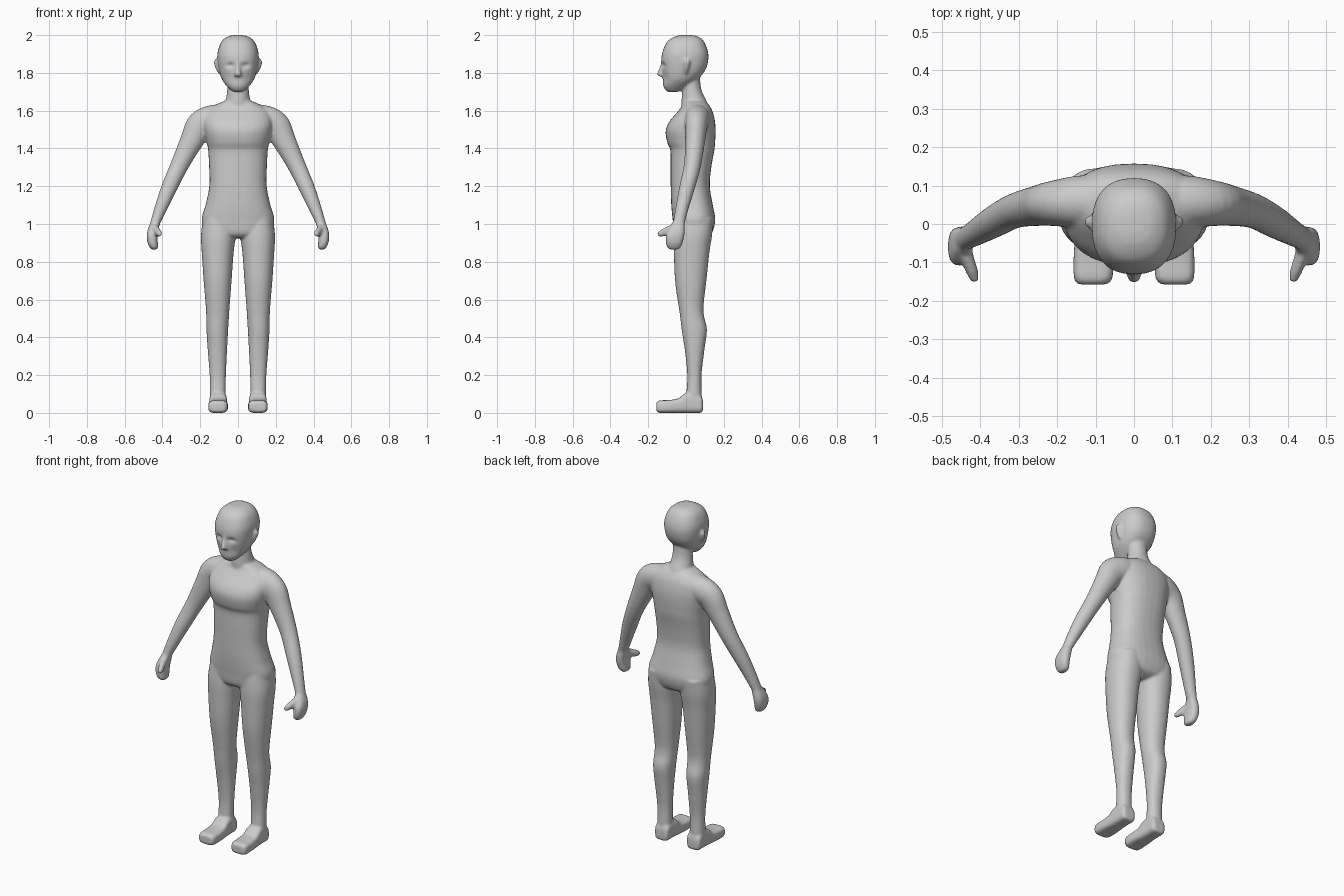
import bpy, bmesh, math
from mathutils import Vector

N = 32


def spline(rows, steps=4):
    """Catmull-Rom interpolation of rows of numbers."""
    out = []
    for i in range(len(rows) - 1):
        p = [rows[max(0, min(len(rows) - 1, i + k))] for k in (-1, 0, 1, 2)]
        for s in range(steps):
            t = s / steps
            out.append([0.5 * (2 * b + (c - a) * t + (2 * a - 5 * b + 4 * c - d) * t * t
                               + (3 * b - a - 3 * c + d) * t ** 3) for a, b, c, d in zip(*p)])
    return out + [list(rows[-1])]


def make(name, rings):
    """Closed skin over a list of rings of points."""
    bm = bmesh.new()
    rv = [[bm.verts.new(p) for p in r] for r in rings]
    for a, b in zip(rv, rv[1:]):
        for i in range(N):
            bm.faces.new((a[i], a[(i + 1) % N], b[(i + 1) % N], b[i]))
    bm.faces.new(rv[0])
    bm.faces.new(rv[-1])
    bmesh.ops.recalc_face_normals(bm, faces=bm.faces)
    me = bpy.data.meshes.new(name)
    bm.to_mesh(me)
    bm.free()
    ob = bpy.data.objects.new(name, me)
    bpy.context.collection.objects.link(ob)
    parts.append(ob)


def superellipse(power):
    for i in range(N):
        a = 2 * math.pi * i / N
        c, s = math.cos(a), math.sin(a)
        yield (math.copysign(abs(c) ** (2 / power), c), math.copysign(abs(s) ** (2 / power), s))


def stack(name, rows, power=2.2, along="z", side=1):
    """Rows (t, x0, x1, b0, b1): sections stacked along z (b = y) or y (b = z)."""
    rings = []
    for t, x0, x1, b0, b1 in spline(rows):
        ring = []
        for c, s in superellipse(power):
            x = side * ((x0 + x1) / 2 + c * (x1 - x0) / 2)
            b = (b0 + b1) / 2 + s * (b1 - b0) / 2
            ring.append((x, b, t) if along == "z" else (x, t, b))
        rings.append(ring)
    make(name, rings)


def centred(name, rows, power=2.2):
    stack(name, [(z, -w, w, y0, y1) for z, w, y0, y1 in rows], power)


def tube(name, rows, side=1):
    """Rows (x, y, z, in-plane radius, depth radius) swept along the path."""
    rows = spline(rows)
    pts = [Vector(r[:3]) for r in rows]
    rings = []
    for i, r in enumerate(rows):
        t = (pts[min(i + 1, len(pts) - 1)] - pts[max(i - 1, 0)]).normalized()
        u = t.cross(Vector((0, 1, 0))).normalized() if abs(t.y) < 0.8 else t.cross(Vector((0, 0, 1))).normalized()
        v = t.cross(u)
        ring = [pts[i] + u * c * r[3] + v * s * r[4] for c, s in superellipse(2)]
        rings.append([(side * p.x, p.y, p.z) for p in ring])
    make(name, rings)


parts = []

# Torso with chest, waist and hips
centred("torso", [(0.925, .09, -.03, .09), (0.95, .165, -.06, .135), (1.02, .193, -.07, .155),
                  (1.10, .172, -.078, .142), (1.20, .152, -.081, .126), (1.30, .153, -.082, .134),
                  (1.39, .158, -.083, .150), (1.43, .165, -.099, .154), (1.49, .178, -.108, .157),
                  (1.54, .183, -.09, .154), (1.59, .170, -.048, .143), (1.625, .13, -.022, .125),
                  (1.65, .075, -.015, .10)], 2.4)
# Neck
centred("neck", [(1.58, .085, -.02, .13), (1.64, .068, -.024, .115), (1.70, .058, -.02, .085),
                 (1.76, .055, -.015, .075), (1.82, .055, -.01, .075)], 2)
# Head
centred("head", [(2.0, .02, -.025, .03), (1.992, .055, -.06, .065), (1.965, .088, -.1, .096),
                 (1.91, .108, -.125, .117), (1.86, .108, -.131, .117), (1.81, .1, -.126, .1),
                 (1.765, .085, -.123, .06), (1.73, .06, -.12, .01), (1.705, .035, -.105, -.03),
                 (1.699, .02, -.09, -.05)], 2.4)
# Nose
centred("nose", [(1.87, .008, -.13, -.1), (1.83, .011, -.14, -.1), (1.795, .018, -.154, -.1),
                 (1.782, .016, -.146, -.1)], 2.5)

for side, tag in ((-1, "right"), (1, "left")):
    # Ear
    stack(tag + "_ear", [(1.795, .085, .103, -.008, .008), (1.82, .085, .118, -.012, .014),
                         (1.855, .085, .128, -.012, .023), (1.872, .085, .122, -.006, .018)], 2.5, "z", side)
    # Leg
    stack(tag + "_leg", [(1.03, .02, .185, -.055, .145), (0.94, .012, .196, -.064, .138),
                         (0.85, .023, .192, -.064, .124), (0.70, .034, .182, -.058, .108),
                         (0.57, .044, .171, -.04, .093), (0.51, .048, .168, -.031, .096),
                         (0.44, .052, .167, -.023, .111), (0.33, .058, .160, -.006, .097),
                         (0.20, .064, .150, .007, .082), (0.10, .065, .149, .002, .083),
                         (0.05, .065, .149, .002, .083)], 2.2, "z", side)
    # Foot
    stack(tag + "_foot", [(.09, .075, .135, .012, .06), (.08, .062, .148, .001, .09), (.04, .06, .15, 0, .11),
                          (-.005, .058, .152, 0, .104), (-.04, .056, .154, 0, .077), (-.09, .053, .157, 0, .068),
                          (-.14, .056, .156, 0, .066), (-.157, .07, .146, .01, .055)], 3.6, "y", side)
    # Arm
    tube(tag + "_arm", [(.07, .06, 1.575, .06, .065), (.14, .058, 1.555, .074, .068), (.20, .054, 1.52, .076, .06),
                        (.245, .048, 1.44, .062, .053), (.31, .034, 1.31, .048, .045),
                        (.365, .005, 1.19, .042, .041), (.41, -.022, 1.08, .033, .034),
                        (.437, -.037, 1.01, .026, .031), (.447, -.045, .98, .024, .03)], side)
    # Hand
    stack(tag + "_hand", [(1.02, .414, .455, -.065, -.008), (.985, .417, .473, -.085, -.007),
                          (.945, .424, .483, -.106, -.008), (.905, .425, .48, -.107, -.017),
                          (.877, .423, .468, -.1, -.028), (.865, .43, .458, -.085, -.045)], 2.6, "z", side)
    # Thumb
    tube(tag + "_thumb", [(.445, -.05, .985, .02, .022), (.433, -.09, .968, .018, .021),
                          (.419, -.128, .951, .015, .019), (.413, -.15, .945, .009, .012)], side)

# Fuse the parts into one continuous skin
bpy.ops.object.select_all(action="DESELECT")
for ob in parts:
    ob.select_set(True)
body = parts[0]
bpy.context.view_layer.objects.active = body
bpy.ops.object.join()
body.name = "human_body"
rm = body.modifiers.new("fuse", "REMESH")
rm.mode, rm.voxel_size = "VOXEL", 0.007
sm = body.modifiers.new("soften", "SMOOTH")
sm.factor, sm.iterations = 0.5, 5
for m in ("fuse", "soften"):
    bpy.ops.object.modifier_apply(modifier=m)

# Eye sockets and cheek hollows pressed into the face
for v in body.data.vertices:
    if v.co.y < -.06 and v.co.z > 1.7:
        d = ((abs(v.co.x) - .04) / .022) ** 2 + ((v.co.z - 1.84) / .014) ** 2
        e = ((abs(v.co.x) - .055) / .025) ** 2 + ((v.co.z - 1.77) / .03) ** 2
        v.co.y += .012 * math.exp(-d) + .006 * math.exp(-e)
bpy.ops.object.shade_smooth()
